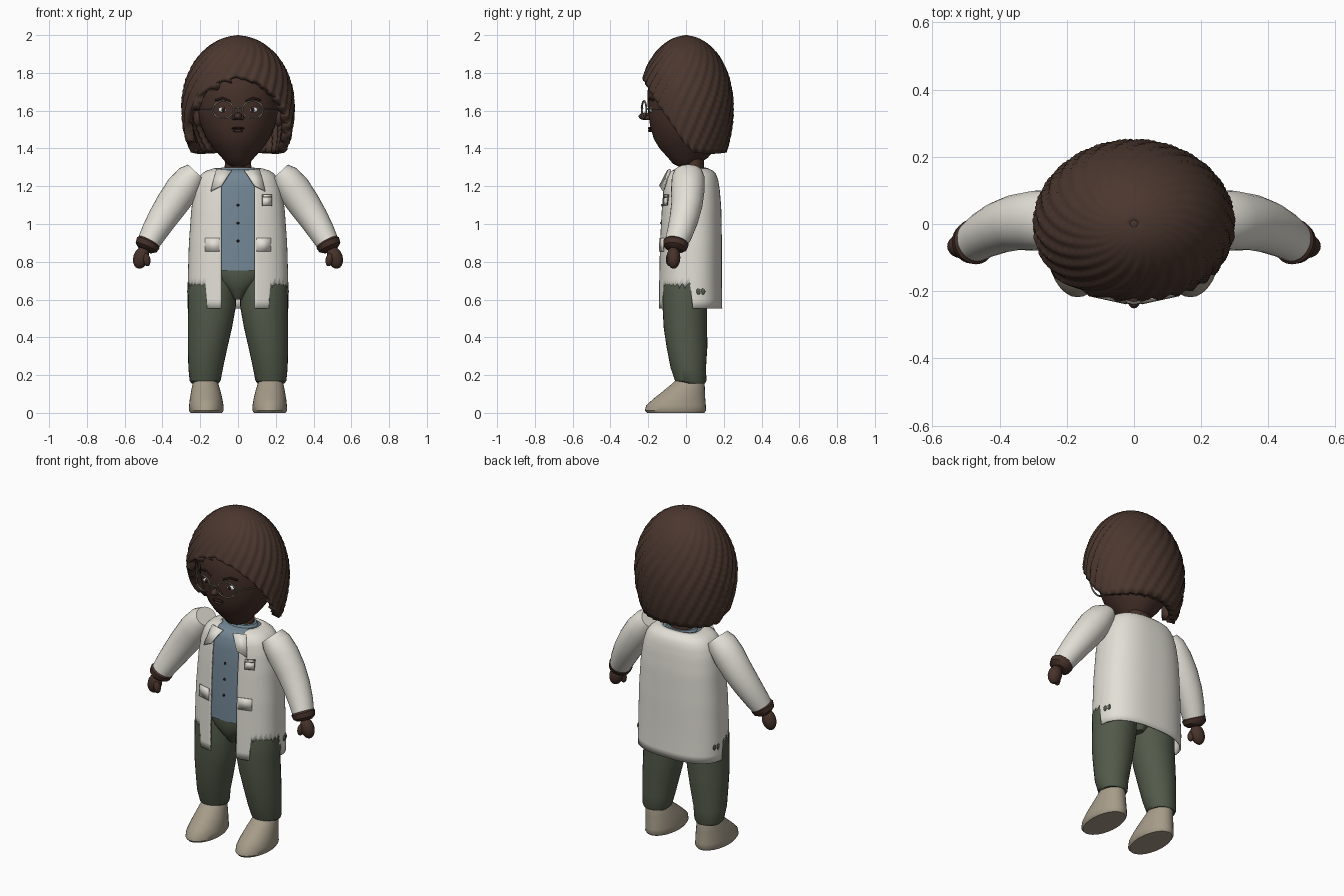
import bpy, bmesh, math
from mathutils import Vector
from math import sin, cos, pi, tau

if "Cube" in bpy.data.objects:
    bpy.data.objects.remove(bpy.data.objects["Cube"])


def mat(name, *rgb):
    m = bpy.data.materials.new(name)
    m.diffuse_color = (*rgb, 1)
    m.use_nodes = True
    m.node_tree.nodes["Principled BSDF"].inputs["Base Color"].default_value = m.diffuse_color
    return m


HAIR = mat("hair_brown", 0.07, 0.038, 0.028)
SKIN = mat("skin_brown", 0.062, 0.031, 0.023)
COAT = mat("coat_white", 0.76, 0.74, 0.67)
SHIRT = mat("shirt_blue", 0.17, 0.24, 0.30)
PANTS = mat("trouser_green", 0.085, 0.102, 0.068)
BOOT = mat("boot_tan", 0.38, 0.33, 0.25)
METAL = mat("frame_grey", 0.16, 0.14, 0.12)
WHITE = mat("eye_white", 0.8, 0.8, 0.78)
DARK = mat("dark_brown", 0.02, 0.01, 0.008)


def skin_grid(name, rows, m, closed=True, caps=True, thick=0):
    """Surface through rows of points, each row a ring or an open strip."""
    bm = bmesh.new()
    vs = [[bm.verts.new(p) for p in r] for r in rows]
    n = len(rows[0])
    for a, b in zip(vs, vs[1:]):
        for i in range(n if closed else n - 1):
            k = (i + 1) % n
            bm.faces.new((a[i], a[k], b[k], b[i]))
    if caps:
        bm.faces.new(vs[0][::-1])
        bm.faces.new(vs[-1])
    bmesh.ops.recalc_face_normals(bm, faces=bm.faces)
    me = bpy.data.meshes.new(name)
    bm.to_mesh(me)
    bm.free()
    me.materials.append(m)
    ob = bpy.data.objects.new(name, me)
    bpy.context.collection.objects.link(ob)
    if thick:
        s = ob.modifiers.new("thickness", 'SOLIDIFY')
        s.thickness, s.offset = thick, -1
    return ob


def loft(name, rings, m, n=32, cx=0.0):
    """Rings are (z, x offset, x radius, y centre, y radius)."""
    rows = [[(cx + ox + rx * cos(tau * i / n), cy + ry * sin(tau * i / n), z) for i in range(n)]
            for z, ox, rx, cy, ry in rings]
    return skin_grid(name, rows, m)


def limb(name, path, m, s, n=24):
    """Path entries are (x, y, z, in-plane radius, y radius), mirrored by s."""
    pts = [Vector((s * p[0], p[1], p[2])) for p in path]
    rows = []
    for k, p in enumerate(path):
        t = pts[min(k + 1, len(pts) - 1)] - pts[max(k - 1, 0)]
        a = t.cross(Vector((0, 1, 0))).normalized()
        b = a.cross(t).normalized()
        rows.append([pts[k] + a * p[3] * cos(tau * i / n) + b * p[4] * sin(tau * i / n) for i in range(n)])
    return skin_grid(name, rows, m)


def blob(name, loc, size, m, rot=0):
    bpy.ops.mesh.primitive_uv_sphere_add(segments=20, ring_count=12, location=loc, rotation=(0, rot, 0))
    ob = bpy.context.object
    ob.name, ob.scale = name, size
    ob.data.materials.append(m)
    return ob


def wire(name, pts, r, m, loop=False):
    cu = bpy.data.curves.new(name, 'CURVE')
    cu.dimensions, cu.bevel_depth, cu.bevel_resolution, cu.use_fill_caps = '3D', r, 1, True
    sp = cu.splines.new('POLY')
    sp.points.add(len(pts) - 1)
    for q, p in zip(sp.points, pts):
        q.co = (*p, 1)
    sp.use_cyclic_u = loop
    cu.materials.append(m)
    bpy.context.collection.objects.link(bpy.data.objects.new(name, cu))


def lerp(table, x):
    for a, b in zip(table, table[1:]):
        if x <= b[0]:
            f = max(0, (x - a[0]) / (b[0] - a[0]))
            return [u + (v - u) * f for u, v in zip(a[1:], b[1:])]
    return list(table[-1][1:])


# Head and neck
loft("head", [(1.305, 0, .035, .0, .04), (1.32, 0, .06, .0, .07), (1.35, 0, .085, .01, .105),
              (1.40, 0, .13, .01, .15), (1.45, 0, .165, .01, .18), (1.52, 0, .197, .005, .195),
              (1.60, 0, .213, 0, .202), (1.68, 0, .215, 0, .204), (1.76, 0, .20, 0, .20),
              (1.84, 0, .15, 0, .15)], SKIN, 40)
loft("neck", [(1.25, 0, .08, .045, .055), (1.31, 0, .07, .045, .05), (1.40, 0, .07, .045, .05)], SKIN)

# Swirled ridged hair with a raised front hem
HEM = [(0, 1.78), (25, 1.745), (45, 1.675), (65, 1.57), (85, 1.44), (100, 1.38), (125, 1.37), (180, 1.38)]
RIDGES, COLS, ROWS = 27, 27 * 8, 28
hair = []
for j in range(ROWS + 1):
    row = []
    for i in range(COLS):
        th = tau * i / COLS
        d = abs((math.degrees(th) + 180) % 360 - 180)
        zb = lerp(HEM, d)[0]
        c = (zb - 1.62) / (.375 if zb > 1.62 else .46)
        phi = .02 + (math.acos(c) - .02) * j / ROWS
        z = 1.62 + cos(phi) * (.378 if phi < pi / 2 else .46)
        saw = (RIDGES * (th + .75 * phi) / tau) % 1
        ridge = 1 + .05 * (abs(saw - .7) / .7 if saw < .7 else (saw - .7) / .3) * min(1, phi * 1.3) - .02
        r = sin(phi) * ridge
        row.append((.295 * r * sin(th), -.248 * r * cos(th), z))
    hair.append(row)
h = skin_grid("hair", hair, HAIR, caps=False, thick=.045)
loft("hair_crown", [(1.985, 0, .03, 0, .03), (2.0, 0, .008, 0, .008)], HAIR, 12)

# Face
blob("nose", (0, -.215, 1.57), (.022, .036, .02), SKIN)
blob("upper_lip", (0, -.19, 1.507), (.034, .012, .007), DARK)
blob("lower_lip", (0, -.188, 1.494), (.026, .014, .008), SKIN)
for s in (-1, 1):
    blob("nostril", (s * .02, -.205, 1.562), (.013, .018, .012), SKIN)
    blob("ear", (s * .215, .0, 1.565), (.022, .035, .05), SKIN)
    blob("eye", (s * .08, -.185, 1.605), (.025, .010, .014), WHITE)
    blob("pupil", (s * .078, -.192, 1.605), (.011, .006, .012), DARK)
    wire("eyebrow", [(s * .04, -.199, 1.65), (s * .08, -.19, 1.667), (s * .12, -.172, 1.655)], .006, DARK)
    wire("glasses_rim", [(s * (.078 + .055 * cos(a)), -.222 + .012 * cos(a), 1.605 + .046 * sin(a))
                         for a in (tau * i / 24 for i in range(24))], .005, METAL, True)
    wire("glasses_arm", [(s * .132, -.212, 1.61), (s * .2, -.11, 1.61), (s * .222, .0, 1.6)], .004, METAL)
wire("glasses_bridge", [(-.025, -.23, 1.61), (0, -.236, 1.618), (.025, -.23, 1.61)], .005, METAL)

# Coat body: (z, x radius, y centre, y radius)
BODY = [(.55, .268, .022, .17), (.70, .266, .022, .168), (.90, .26, .024, .166), (1.08, .247, .027, .16),
        (1.18, .232, .027, .152), (1.24, .212, .027, .142), (1.27, .188, .028, .128), (1.288, .155, .03, .105),
        (1.297, .115, .035, .075)]
P = 2 / 2.5


def body_point(a, z, inset=0.0):
    rx, cy, ry = lerp(BODY, z)
    x = (rx - inset) * math.copysign(abs(sin(a)) ** P, sin(a))
    return x, cy - (ry - inset) * math.copysign(abs(cos(a)) ** P, cos(a)), z


def front_angle(x, z):
    return math.asin(min(1, abs(x) / lerp(BODY, z)[0]) ** (1 / P)) * (1 if x > 0 else -1)


def hem(f, i):
    """Front flaps and the back hang low, the sides are raised and ragged."""
    a0 = front_angle(.088, .6)
    x, y, _ = body_point(a0 + (tau - 2 * a0) * f, .6)
    if (y < 0 and abs(x) < .172) or y > .03:
        return .553
    return .675 + .018 * sin(i * 2.1)


N, M = 110, 26
coat = []
for j in range(M + 1):
    row = []
    for i in range(N + 1):
        f = i / N
        z0 = hem(f, i)
        z = z0 + (1.297 - z0) * (1 - (1 - j / M) ** 1.5)
        a0 = front_angle(.088, z)
        row.append(body_point(a0 + (tau - 2 * a0) * f, z))
    coat.append(row)
skin_grid("coat_body", coat, COAT, closed=False, caps=False, thick=.01)


def plate(name, outline, out, m):
    """Thin patch laid on the front of the coat, outline in x and z."""
    pts = [Vector(body_point(front_angle(x, z), z, -out)) for x, z in outline]
    k = len(pts) // 2
    skin_grid(name, [pts[:k], pts[:k - 1:-1]], m, closed=False, caps=False, thick=.004)


def box(x0, x1, z0, z1):
    return [(x0, z0), (x1, z0), (x1, z1), (x0, z1)]


# Pockets and collar
plate("chest_pocket_edge", box(.126, .178, 1.097, 1.157), .004, METAL)
plate("chest_pocket", box(.130, .174, 1.101, 1.140), .007, COAT)
plate("chest_pocket_flap", box(.130, .174, 1.143, 1.153), .008, COAT)
for s in (-1, 1):
    plate("hip_pocket", box(s * .096, s * .172, .855, .925), .006, COAT)
    lapel = [(.035, -.10, 1.285), (.115, -.085, 1.292), (.145, -.125, 1.175), (.088, -.142, 1.205)]
    q = [(s * x, y, z) for x, y, z in lapel]
    skin_grid("lapel", [q[:2], [q[3], q[2]]], COAT, closed=False, caps=False, thick=.008)

# Trouser patches showing at the coat side
for s, y in ((1, .065), (1, .105), (-1, .065), (-1, .105)):
    a = pi / 2 + .03 + (y - .02) * 3.5
    p = body_point(s * a, .643)
    blob("side_patch", p, (.006, .012, .017), PANTS)

# Shirt
shirt = [[(x, y - (.006 if y < 0 else 0), z) for x, y, z in
          (body_point(tau * i / 48, z, .016) for i in range(48))]
         for z in (.755, .80, .90, 1.0, 1.08, 1.18, 1.24, 1.27, 1.288)]
skin_grid("shirt", shirt, SHIRT)
loft("shirt_collar", [(1.27, 0, .11, .04, .08), (1.30, 0, .085, .043, .063)], SHIRT)
for z in (1.10, 1.005, .91):
    blob("button", (0, lerp(BODY, z)[1] - lerp(BODY, z)[2] + .006, z), (.007, .006, .007), DARK)

# Trousers
loft("trouser_seat", [(.60, 0, .03, 0, .07), (.65, 0, .075, -.003, .105), (.70, 0, .15, -.003, .124),
                      (.75, 0, .22, 0, .13), (.785, 0, .225, 0, .13)], PANTS)
for s in (-1, 1):
    loft("trouser_leg", [(.155, s * .175, .07, .04, .06), (.17, s * .174, .082, .025, .083),
                         (.24, s * .171, .092, .012, .094), (.35, s * .160, .105, .005, .108),
                         (.45, s * .149, .117, -.003, .115), (.56, s * .138, .126, -.006, .118),
                         (.67, s * .136, .127, -.005, .120), (.75, s * .13, .115, -.003, .112)], PANTS)
    # Boots
    loft("boot", [(0, s * .168, .084, -.055, .152), (.012, s * .168, .092, -.056, .162),
                  (.04, s * .168, .091, -.053, .158), (.075, s * .169, .086, -.035, .137),
                  (.11, s * .170, .079, -.014, .114), (.15, s * .172, .069, .010, .089),
                  (.185, s * .173, .058, .025, .066)], BOOT)
    # Sleeves, cuffs and hands
    limb("sleeve", [(.222, .012, 1.275, .058, .075), (.25, .012, 1.245, .079, .087), (.295, .010, 1.185, .089, .089),
                    (.35, .005, 1.105, .086, .083), (.40, -.010, 1.03, .078, .077),
                    (.445, -.032, .955, .069, .069), (.475, -.052, .90, .060, .062)], COAT, s)
    limb("cuff", [(.468, -.050, .912, .055, .055), (.475, -.053, .90, .066, .068),
                  (.486, -.057, .876, .061, .062), (.492, -.060, .862, .040, .042)], SKIN, s)
    blob("hand", (s * .513, -.066, .822), (.041, .036, .060), SKIN, -s * .3)
    blob("thumb", (s * .484, -.086, .812), (.020, .021, .036), SKIN, s * .2)

# Smooth shading with crisp edges
bpy.ops.object.select_all(action='DESELECT')
for ob in bpy.context.scene.objects:
    if ob.type == 'MESH':
        ob.select_set(True)
        bpy.context.view_layer.objects.active = ob
bpy.ops.object.shade_smooth_by_angle(angle=math.radians(40))
